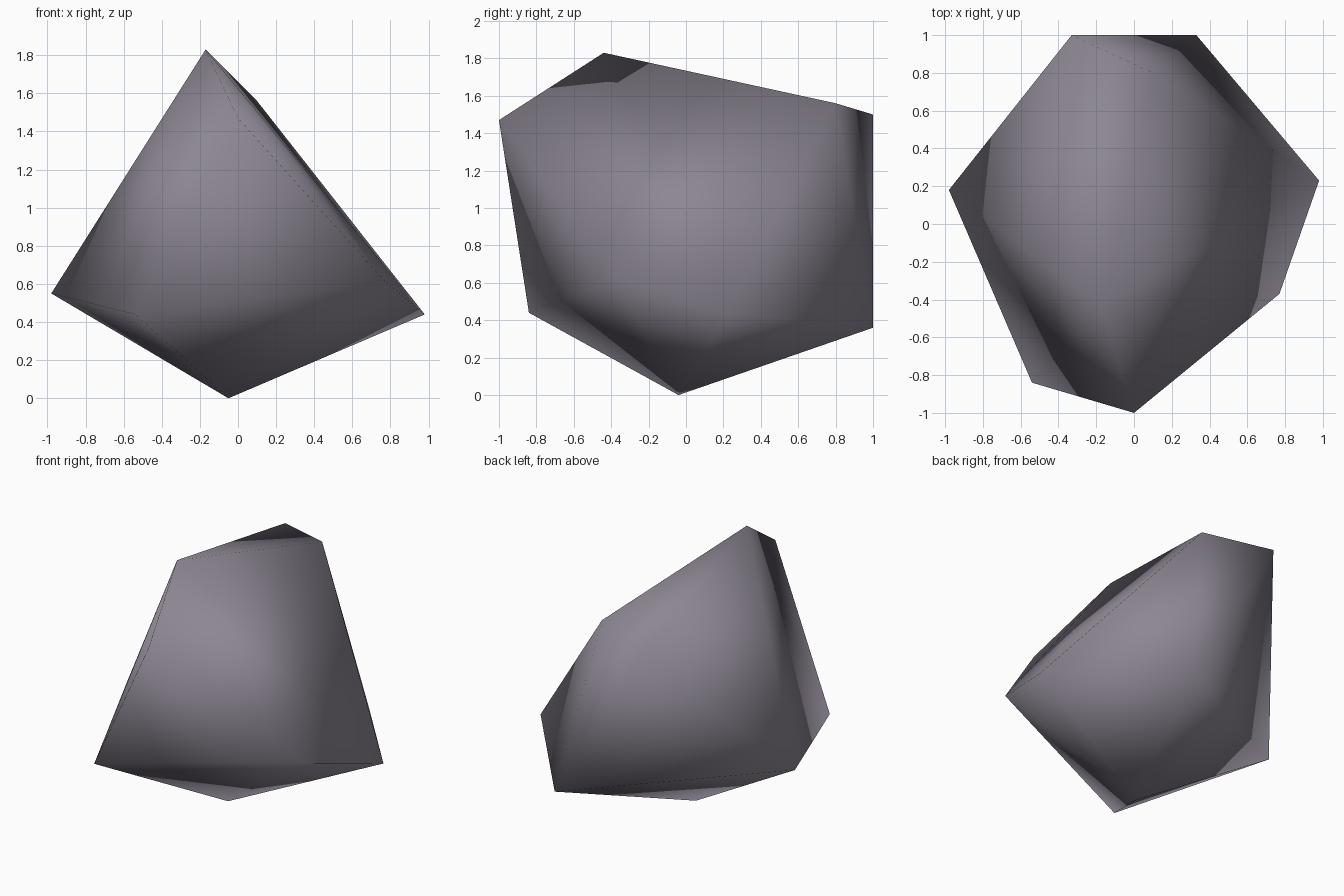
import bpy
import bmesh

if "Cube" in bpy.data.objects:
    bpy.data.objects.remove(bpy.data.objects["Cube"])

# Single stone colour
stone = bpy.data.materials.new("grey_violet_stone")
stone.diffuse_color = (0.265, 0.24, 0.29, 1)
stone.use_nodes = True
stone.node_tree.nodes["Principled BSDF"].inputs["Base Color"].default_value = stone.diffuse_color

# Corner points of the rock, wrapped in a convex hull
corners = [
    (-0.17, -0.44, 1.83),   # peak
    (0.00, -1.00, 1.47),    # upper front
    (0.10, 0.80, 1.56),     # ridge end
    (-0.33, 1.00, 1.50),    # upper back
    (0.33, 1.00, 0.36),     # lower back
    (0.98, 0.23, 0.44),     # right
    (0.77, -0.37, 0.615),   # front right
    (-0.54, -0.84, 0.44),   # lower front left
    (-0.98, 0.18, 0.55),    # left
    (-0.05, -0.04, 0.00),   # base
]

bm = bmesh.new()
for co in corners:
    bm.verts.new(co)
bmesh.ops.convex_hull(bm, input=bm.verts[:])
bmesh.ops.recalc_face_normals(bm, faces=bm.faces[:])
for face in bm.faces:
    face.smooth = True

mesh = bpy.data.meshes.new("rock")
bm.to_mesh(mesh)
bm.free()
mesh.materials.append(stone)
bpy.context.collection.objects.link(bpy.data.objects.new("rock", mesh))
